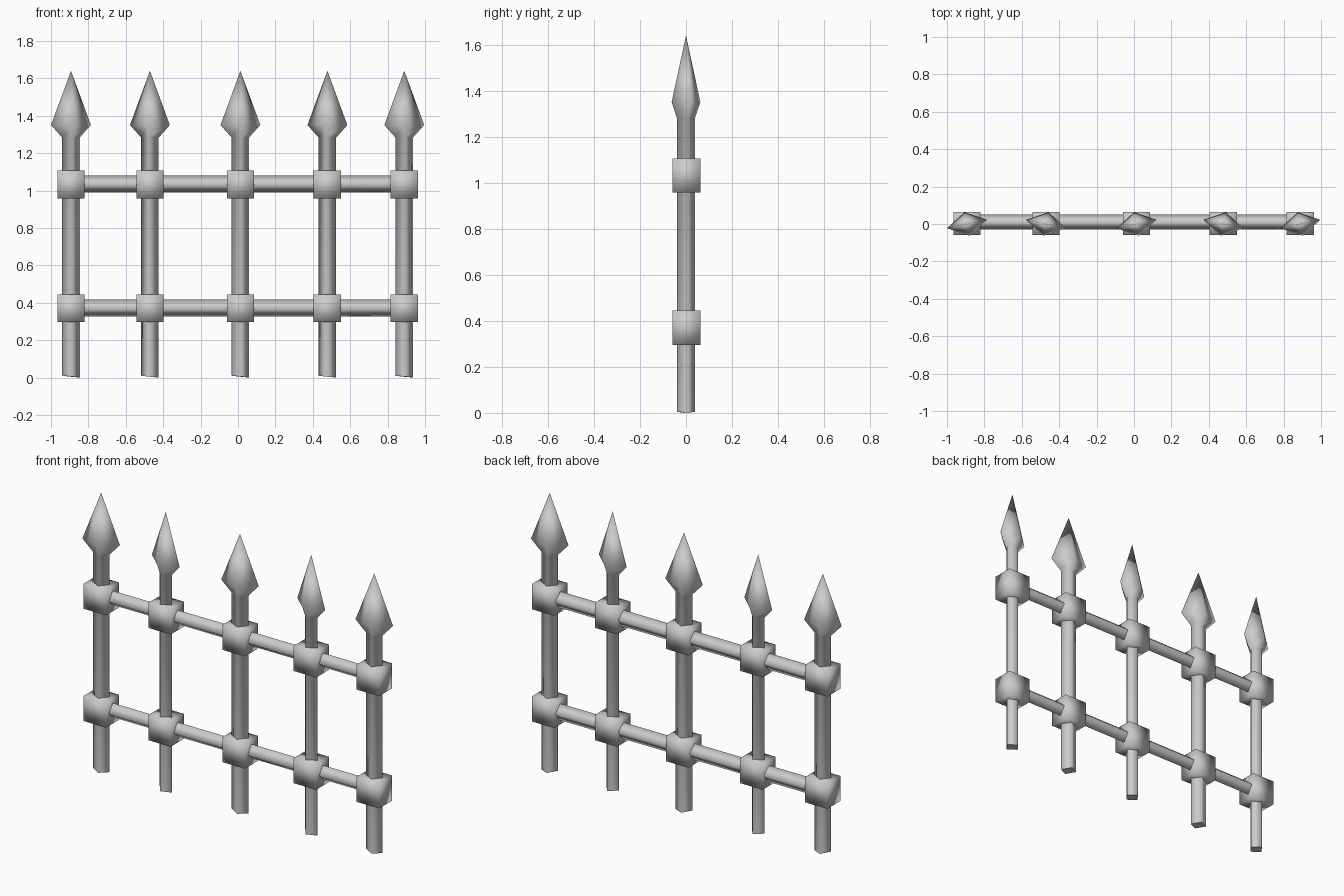
import bpy, bmesh, math
from mathutils import Matrix, Vector

cube = bpy.data.objects.get("Cube")
if cube:
    bpy.data.objects.remove(cube, do_unlink=True)

iron = bpy.data.materials.new("grey_iron")
iron.use_nodes = True
GREY = (0.6, 0.6, 0.6, 1)
iron.diffuse_color = GREY
iron.node_tree.nodes["Principled BSDF"].inputs["Base Color"].default_value = GREY


def finish(name, bm, matrix):
    """Turn a bmesh into a smooth shaded iron part."""
    bmesh.ops.transform(bm, matrix=matrix, verts=bm.verts)
    bmesh.ops.recalc_face_normals(bm, faces=bm.faces)
    for face in bm.faces:
        face.smooth = True
    mesh = bpy.data.meshes.new(name)
    bm.to_mesh(mesh)
    bm.free()
    mesh.materials.append(iron)
    obj = bpy.data.objects.new(name, mesh)
    bpy.context.collection.objects.link(obj)
    return obj


def diamond_bar(sections, tip=None):
    """Skin diamond cross-sections (height, half width, half depth)."""
    bm = bmesh.new()
    rings = [[bm.verts.new(p) for p in ((a, 0, z), (0, b, z), (-a, 0, z), (0, -b, z))]
             for z, a, b in sections]
    for low, high in zip(rings, rings[1:]):
        for i in range(4):
            j = (i + 1) % 4
            bm.faces.new((low[i], low[j], high[j], high[i]))
    ends = [bm.faces.new(rings[0])]
    if tip is None:
        ends.append(bm.faces.new(rings[-1]))
    else:
        apex = bm.verts.new((0, 0, tip))
        for i in range(4):
            bm.faces.new((rings[-1][i], rings[-1][(i + 1) % 4], apex))
    # crisp edges around the flat ends
    for end in ends:
        for edge in end.edges:
            edge.smooth = False
    return bm, rings


POSTS = (-0.893, -0.471, 0.013, 0.478, 0.889)
RAILS = {"lower": 0.372, "upper": 1.034}

for number, x in enumerate(POSTS, 1):
    # post with a spearhead, alternately twisted
    bm, rings = diamond_bar(((0.005, 0.048, 0.041), (1.283, 0.048, 0.041),
                             (1.35, 0.109, 0.064)), tip=1.64)
    for vert in rings[0]:
        vert.co.z -= vert.co.x * 0.1
    twist = math.radians(12 if number % 2 else -12)
    finish(f"post_{number}", bm, Matrix.Translation((x, 0, 0)) @ Matrix.Rotation(twist, 4, "Z"))

    # block collars where the rails cross the post
    for level, z in RAILS.items():
        bm = bmesh.new()
        bmesh.ops.create_cube(bm, size=1)
        finish(f"{level}_collar_{number}", bm,
               Matrix.Translation((x, 0.002, z - 0.002)) @ Matrix.Diagonal((0.146, 0.122, 0.148, 1)))

# horizontal rails, ending inside the outer collars
for level, z in RAILS.items():
    bm, rings = diamond_bar(((POSTS[0], 0.046, 0.041), (POSTS[-1], 0.046, 0.041)))
    lay_down = Matrix.Rotation(math.radians(90), 4, "Y")
    roll = Matrix.Rotation(math.radians(8), 4, "X")
    finish(f"{level}_rail", bm, Matrix.Translation((0, 0.01, z)) @ roll @ lay_down)
